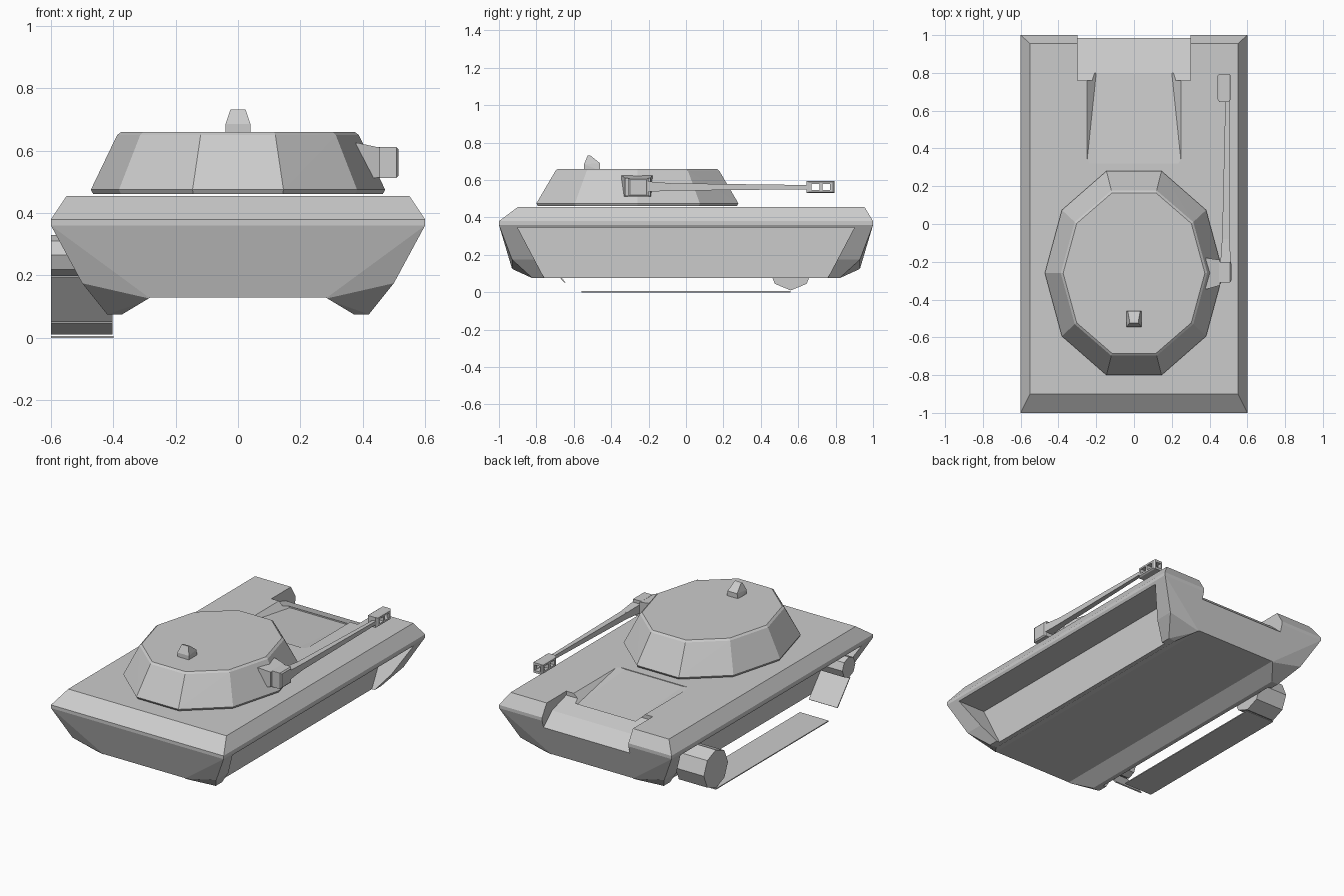
import bpy, bmesh, math
from mathutils import Vector

cube = bpy.data.objects.get("Cube")
if cube:
    bpy.data.objects.remove(cube, do_unlink=True)

grey = bpy.data.materials.new("plain grey")
grey.use_nodes = True
colour = (0.6, 0.6, 0.6, 1)
grey.diffuse_color = colour
grey.node_tree.nodes["Principled BSDF"].inputs["Base Color"].default_value = colour


def solid(name, points):
    """Convex flat-faced solid around a few corner points."""
    bm = bmesh.new()
    for p in points:
        bm.verts.new(p)
    res = bmesh.ops.convex_hull(bm, input=bm.verts[:])
    loose = {v for v in res["geom_interior"] + res["geom_unused"]
             if isinstance(v, bmesh.types.BMVert)}
    bmesh.ops.delete(bm, geom=list(loose), context='VERTS')
    bmesh.ops.dissolve_limit(bm, angle_limit=0.01, verts=bm.verts[:], edges=bm.edges[:])
    bmesh.ops.recalc_face_normals(bm, faces=bm.faces[:])
    me = bpy.data.meshes.new(name)
    bm.to_mesh(me)
    bm.free()
    me.materials.append(grey)
    ob = bpy.data.objects.new(name, me)
    bpy.context.scene.collection.objects.link(ob)
    return ob


def rect(x, y0, y1, z):
    return [(sx * x, y, z) for sx in (-1, 1) for y in (y0, y1)]


def prism_x(x0, x1, profile):
    return [(x, y, z) for x in (x0, x1) for y, z in profile]


def box(x0, x1, y0, y1, z0, z1):
    return [(x, y, z) for x in (x0, x1) for y in (y0, y1) for z in (z0, z1)]


def cut(ob, points):
    """Subtract a convex solid and remove the cutter."""
    cutter = solid("cutter", points)
    cutter.hide_render = True
    mod = ob.modifiers.new("cut", 'BOOLEAN')
    mod.operation = 'DIFFERENCE'
    mod.solver = 'EXACT'
    mod.object = cutter
    bpy.context.view_layer.update()
    dg = bpy.context.evaluated_depsgraph_get()
    me = bpy.data.meshes.new_from_object(ob.evaluated_get(dg))
    ob.modifiers.clear()
    ob.data = me
    bpy.data.objects.remove(cutter, do_unlink=True)


# Hull: bevelled deck above, tapering boat shape below
hull = solid("hull",
             rect(0.55, -0.9, 0.955, 0.455) + rect(0.6, -1, 1, 0.38)
             + rect(0.6, -1, 1, 0.36) + rect(0.5, -0.93, 0.93, 0.175)
             + rect(0.28, -0.93, 0.93, 0.125) + rect(0.42, -0.82, 0.82, 0.075))

# Raised channel along the belly
cut(hull, rect(0.28, -1.2, 1.2, 0.13) + rect(0.43, -1.2, 1.2, 0.04))

# Track wells under both fenders
for side in (-1, 1):
    well = [(0.9, 0.345), (-0.9, 0.345), (0.744, 0.05), (-0.744, 0.05)]
    cut(hull, prism_x(side * 0.4, side * 0.75, well))

# Rear notch with a rounded floor, and the shallow ramp leading into it
cut(hull, prism_x(-0.3, 0.3, [(0.76, 0.43), (1.1, 0.33), (1.1, 0.6), (0.76, 0.6)]))
cut(hull, prism_x(-0.3, 0.3, [(0.9, 0.39), (1.1, 0.21), (1.1, 0.6), (0.9, 0.6)]))
ramp = []
for y, depth in ((0.32, 0.004), (0.8, 0.045)):
    ramp += [(s * 0.2, y, 0.455 - depth) for s in (-1, 1)]
    ramp += [(s * 0.25, y, 0.457) for s in (-1, 1)]
    ramp += [(s * 0.25, y, 0.5) for s in (-1, 1)]
cut(hull, ramp)


# Turret: ten-sided, with thin bevels at foot and roof
def ring(rx, ry, z):
    return [(rx * math.cos(a), -0.26 + ry * math.sin(a), z)
            for a in (math.tau * i / 10 for i in range(10))]


solid("turret", ring(0.465, 0.56, 0.462) + ring(0.472, 0.568, 0.475)
      + ring(0.388, 0.46, 0.65) + ring(0.375, 0.447, 0.66))

# Roof sight
sight = []
for y, z, w in ((-0.545, 0.65, 0.04), (-0.46, 0.65, 0.04), (-0.545, 0.685, 0.04),
                (-0.46, 0.69, 0.033), (-0.525, 0.733, 0.024), (-0.51, 0.73, 0.024)):
    sight += [(-w, y, z), (w, y, z)]
solid("roof_sight", sight)

# Gun mount on the side of the turret
solid("gun_mount", box(0.37, 0.385, -0.345, -0.18, 0.505, 0.625)
      + box(0.44, 0.455, -0.325, -0.19, 0.515, 0.61))
solid("gun_housing", box(0.45, 0.508, -0.31, -0.2, 0.512, 0.612)
      + box(0.5, 0.515, -0.3, -0.21, 0.52, 0.604))


# Tapered square barrel
def frame(x, y, z, r):
    return box(x - r, x + r, y, y, z - r, z + r)


solid("barrel_root", frame(0.485, -0.21, 0.565, 0.028) + frame(0.486, -0.08, 0.563, 0.02))
solid("barrel", frame(0.486, -0.1, 0.563, 0.02) + frame(0.495, 0.67, 0.562, 0.011))

# Muzzle brake with open slots through the sides
brake = solid("muzzle_brake", box(0.443, 0.512, 0.66, 0.785, 0.537, 0.589)
              + box(0.452, 0.503, 0.645, 0.795, 0.531, 0.595))
for y0, y1 in ((0.672, 0.715), (0.73, 0.77)):
    cut(brake, box(0.42, 0.54, y0, y1, 0.548, 0.578))
cut(brake, box(0.46, 0.495, 0.73, 0.85, 0.546, 0.58))


# Running gear on one side: eight-sided wheels and bare track lengths
def wheel(name, y, z, r):
    profile = [(y + r * math.sin(a), z + r * math.cos(a))
               for a in (math.tau * i / 8 for i in range(8))]
    solid(name, prism_x(-0.6, -0.402, profile))


wheel("rear_wheel", 0.56, 0.13, 0.12)
wheel("front_wheel", -0.76, 0.265, 0.065)
solid("lower_track", box(-0.6, -0.4, -0.56, 0.56, 0, 0.006))
solid("front_track", prism_x(-0.6, -0.402, [(-0.65, 0.05), (-0.645, 0.054),
                                            (-0.775, 0.195), (-0.77, 0.199)]))
